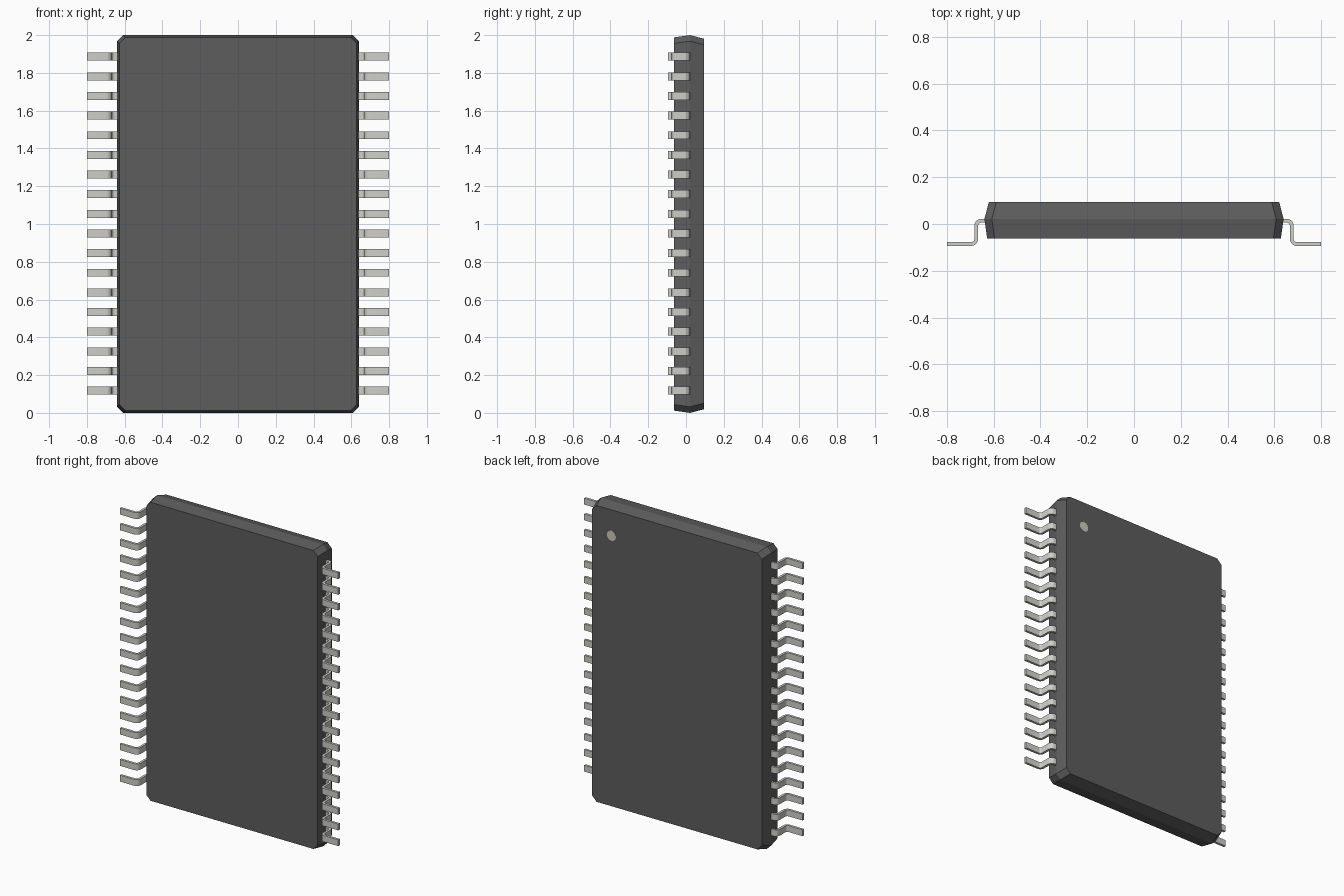
import bpy, bmesh, math
from mathutils import Vector

if "Cube" in bpy.data.objects:
    bpy.data.objects.remove(bpy.data.objects["Cube"])


def material(name, rgb):
    m = bpy.data.materials.new(name)
    m.diffuse_color = (*rgb, 1)
    m.use_nodes = True
    m.node_tree.nodes["Principled BSDF"].inputs["Base Color"].default_value = m.diffuse_color
    return m


def finish(bm, name, mat):
    bmesh.ops.recalc_face_normals(bm, faces=bm.faces)
    me = bpy.data.meshes.new(name)
    bm.to_mesh(me)
    bm.free()
    me.materials.append(mat)
    ob = bpy.data.objects.new(name, me)
    bpy.context.collection.objects.link(ob)
    return ob


dark = material("dark_resin", (0.11, 0.11, 0.11))
metal = material("tin", (0.62, 0.62, 0.59))
mark = material("mark", (0.6, 0.6, 0.52))

# Package body: chamfered rectangle lofted through three depths, widest at the seam
bm = bmesh.new()
rings = []
for y, inset in ((-0.063, 0.012), (0.021, 0.0), (0.094, 0.019)):
    w, h, c = 0.64 - inset, 1.0 - inset, 0.032
    outline = []
    for sx, sz in ((1, 1), (-1, 1), (-1, -1), (1, -1)):
        pair = [(sx * w, sz * (h - c)), (sx * (w - c), sz * h)]
        outline += pair if sx * sz > 0 else pair[::-1]
    rings.append([bm.verts.new((x, y, z + 1)) for x, z in outline])
for a, b in zip(rings, rings[1:]):
    for i in range(8):
        j = (i + 1) % 8
        bm.faces.new((a[i], a[j], b[j], b[i]))
bm.faces.new(rings[0])
bm.faces.new(rings[-1])
finish(bm, "package_body", dark)

# Gull-wing lead: centreline points with normals, thickened into a strip profile
HALF, R, STEPS = 0.008, 0.022, 5
path = [(Vector((0.625, 0.014)), Vector((0, 1)))]
for cx, cy, start, end, sign in ((0.653, -0.008, 90, 0, 1), (0.697, -0.064, 180, 270, -1)):
    for i in range(STEPS + 1):
        a = math.radians(start + (end - start) * i / STEPS)
        d = Vector((math.cos(a), math.sin(a)))
        path.append((Vector((cx, cy)) + d * R, d * sign))
path.append((Vector((0.80, -0.086)), Vector((0, 1))))

bm = bmesh.new()
sections = []
for p, n in path:
    hi, lo = p + n * HALF, p - n * HALF
    sections.append([bm.verts.new((q.x, q.y, 0.118 + dz))
                     for q, dz in ((hi, -0.021), (hi, 0.021), (lo, 0.021), (lo, -0.021))])
for a, b in zip(sections, sections[1:]):
    for i in range(4):
        j = (i + 1) % 4
        bm.faces.new((a[i], a[j], b[j], b[i]))
bm.faces.new(sections[0])
bm.faces.new(sections[-1])
leads = finish(bm, "leads", metal)
bpy.context.view_layer.objects.active = leads
leads.select_set(True)
bpy.ops.object.shade_smooth_by_angle(angle=math.radians(35))

# Repeat the lead up the side and mirror to the other side
arr = leads.modifiers.new("row", 'ARRAY')
arr.count = 18
arr.use_relative_offset = False
arr.use_constant_offset = True
arr.constant_offset_displace = (0, 0, 0.104)
leads.modifiers.new("both_sides", 'MIRROR').use_axis[0] = True

# Pin-one dot on the back face
bpy.ops.mesh.primitive_cylinder_add(vertices=24, radius=0.033, depth=0.004,
                                    location=(0.48, 0.093, 1.81),
                                    rotation=(math.pi / 2, 0, 0))
dot = bpy.context.object
dot.name = "pin_one_dot"
dot.data.materials.append(mark)
